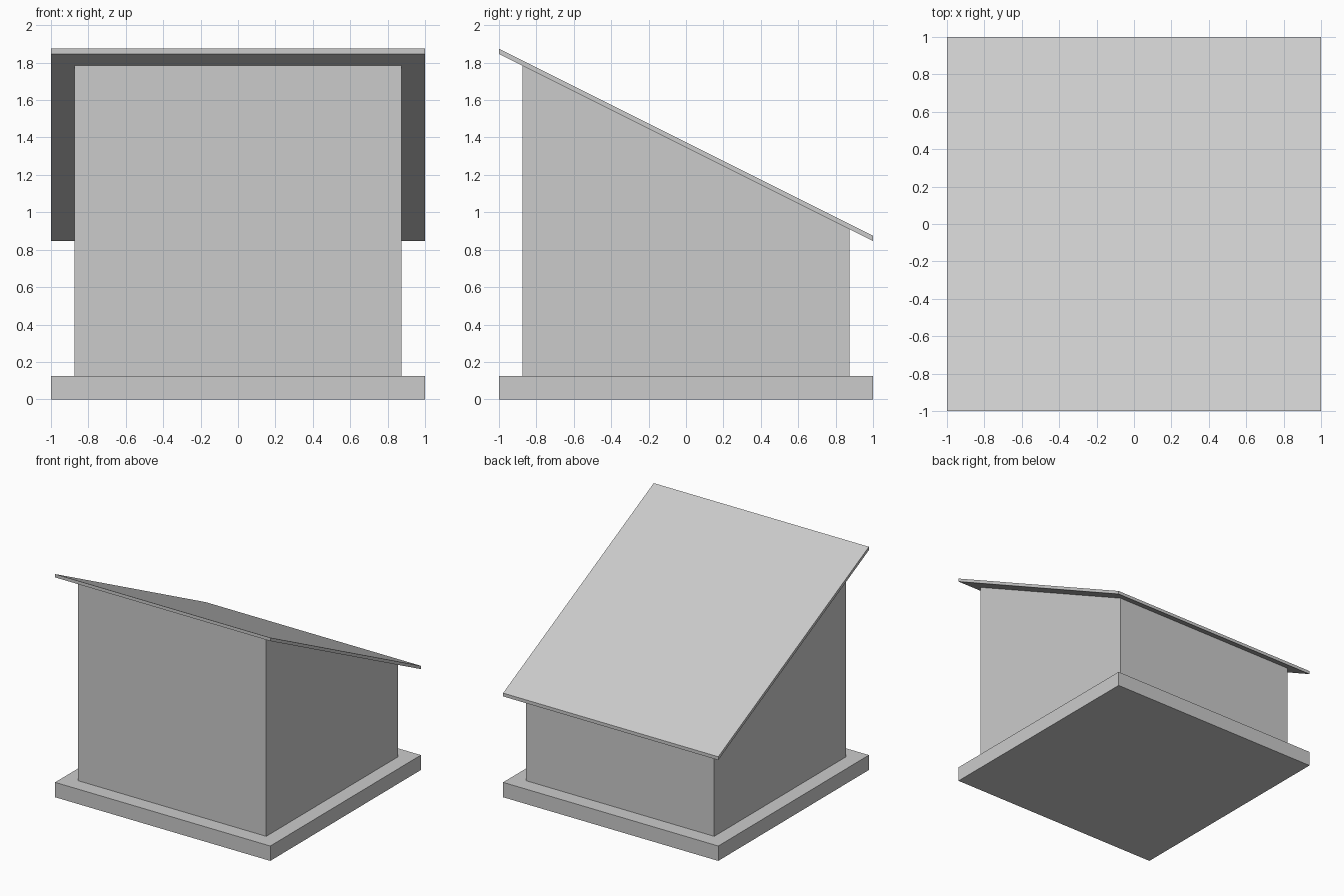
import bpy, bmesh

if "Cube" in bpy.data.objects:
    bpy.data.objects.remove(bpy.data.objects["Cube"])


def side_prism(name, profile, half_width):
    """Extrude a (y, z) side profile symmetrically along x."""
    bm = bmesh.new()
    face = bm.faces.new([bm.verts.new((-half_width, y, z)) for y, z in profile])
    ext = bmesh.ops.extrude_face_region(bm, geom=[face])
    verts = [v for v in ext["geom"] if isinstance(v, bmesh.types.BMVert)]
    bmesh.ops.translate(bm, verts=verts, vec=(2 * half_width, 0, 0))
    bmesh.ops.recalc_face_normals(bm, faces=bm.faces)
    mesh = bpy.data.meshes.new(name)
    bm.to_mesh(mesh)
    bm.free()
    obj = bpy.data.objects.new(name, mesh)
    bpy.context.collection.objects.link(obj)
    return obj


BASE_TOP = 0.125
WALL = 0.875
ROOF_T = 0.028


def roof_under(y):
    return 1.347 - 0.5 * y


# Floor slab
side_prism("base_slab", [(-1, 0), (1, 0), (1, BASE_TOP), (-1, BASE_TOP)], 1)

# Walls, cut to the roof slope
side_prism("walls", [(-WALL, BASE_TOP), (WALL, BASE_TOP),
                     (WALL, roof_under(WALL)), (-WALL, roof_under(-WALL))], WALL)

# Thin sloping roof with plumb-cut eaves
side_prism("roof", [(-1, roof_under(-1)), (1, roof_under(1)),
                    (1, roof_under(1) + ROOF_T), (-1, roof_under(-1) + ROOF_T)], 1)
